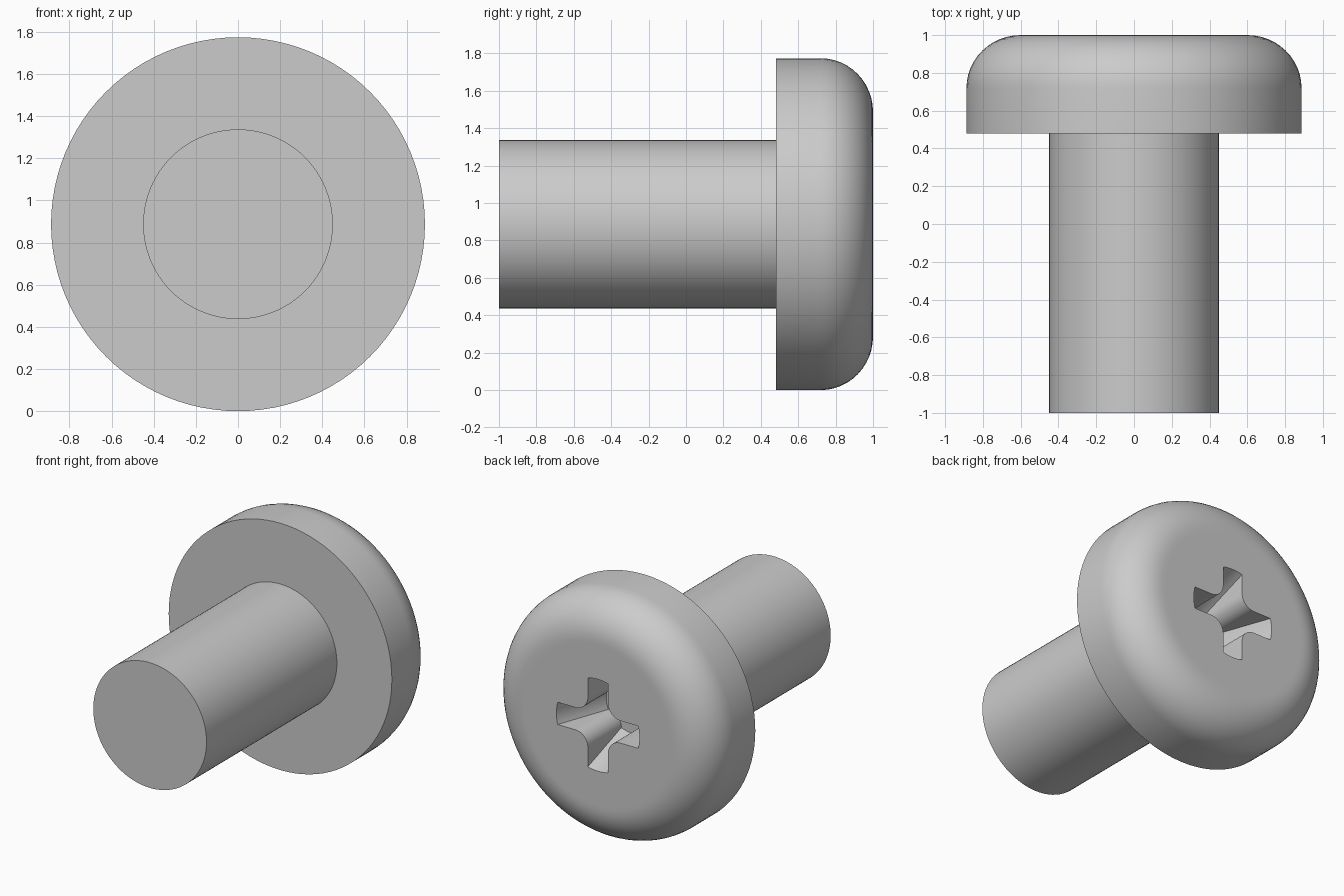
import bpy
import bmesh
from math import sin, cos, asin, pi, radians

AXIS_Z = 0.887    # height of the screw axis
SEGMENTS = 96     # points in every ring, circles and cross outlines alike
TIP_POINTS = 9    # points on each arm end of the cross

if "Cube" in bpy.data.objects:
    bpy.data.objects.remove(bpy.data.objects["Cube"])

# Single steel colour
steel = bpy.data.materials.new("grey_steel")
steel.use_nodes = True
colour = (0.6, 0.6, 0.6, 1)
steel.diffuse_color = colour
steel.node_tree.nodes["Principled BSDF"].inputs["Base Color"].default_value = colour


def loft(name, rings, cap):
    """Skin a list of rings, closing the ring with index cap."""
    bm = bmesh.new()
    loops = [[bm.verts.new(p) for p in ring] for ring in rings]
    for a, b in zip(loops, loops[1:]):
        for i in range(SEGMENTS):
            j = (i + 1) % SEGMENTS
            bm.faces.new((a[i], a[j], b[j], b[i]))
    end = loops[cap]
    bm.faces.new(end if cap else end[::-1])
    mesh = bpy.data.meshes.new(name)
    bm.to_mesh(mesh)
    bm.free()
    mesh.materials.append(steel)
    obj = bpy.data.objects.new(name, mesh)
    bpy.context.collection.objects.link(obj)
    bpy.ops.object.select_all(action='DESELECT')
    obj.select_set(True)
    bpy.context.view_layer.objects.active = obj
    bpy.ops.object.shade_smooth_by_angle(angle=radians(30))


def place(u, v, y):
    """Put a point of a section on the screw axis, seen from the back."""
    return (-u, y, AXIS_Z + v)


def circle(radius, y):
    # starts level with the first point of the cross outline
    steps = [2 * pi * (i - TIP_POINTS // 2) / SEGMENTS for i in range(SEGMENTS)]
    return [place(radius * cos(a), radius * sin(a), y) for a in steps]


def cross(tip, y, half=0.08, fillet=0.1):
    """Four-armed outline with round arm ends and rounded inner corners."""
    spread = asin(half / tip)
    centre = half + fillet
    curve_points = SEGMENTS // 4 - TIP_POINTS
    arm = []
    for s in range(TIP_POINTS):
        a = spread * (2 * s / (TIP_POINTS - 1) - 1)
        arm.append((tip * cos(a), tip * sin(a)))
    for s in range(curve_points):
        a = -pi / 2 * (1 + s / (curve_points - 1))
        arm.append((centre + fillet * cos(a), centre + fillet * sin(a)))
    ring = []
    for k in range(4):
        c, s = cos(k * pi / 2), sin(k * pi / 2)
        ring += [place(u * c - v * s, u * s + v * c, y) for u, v in arm]
    return ring


# Shaft, closed at its free end
BASE, SHAFT = 0.48, 0.45
loft("shaft", [circle(SHAFT, -1), circle(SHAFT, BASE)], 0)

# Pan head: underside, straight rim, rounded edge, flat face
RIM, FLAT, SHOULDER = 0.887, 0.6, 0.72
rings = [circle(SHAFT, BASE), circle(RIM, BASE)]
for s in range(13):
    a = s * pi / 24
    rings.append(circle(FLAT + (RIM - FLAT) * cos(a), SHOULDER + (1 - SHOULDER) * sin(a)))
rings.append(circle(FLAT - 0.03, 1))

# Tapered cross recess sunk into the face, closed by its floor
rings += [cross(0.33, 1), cross(0.2, 0.62)]
loft("head", rings, -1)
